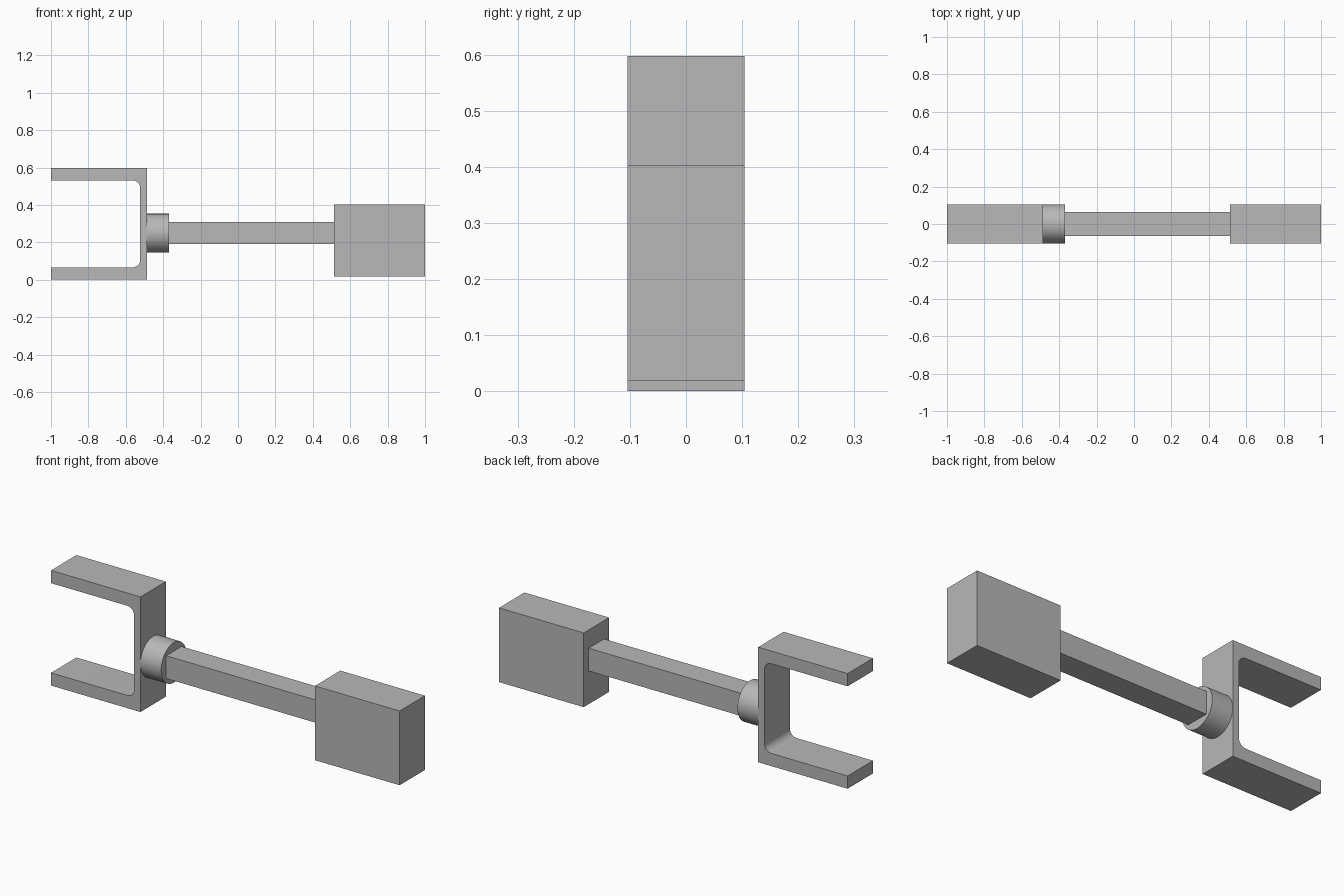
import bpy, bmesh
from math import pi, sin, cos, radians
from mathutils import Matrix, Vector

cube = bpy.data.objects.get("Cube")
if cube:
    bpy.data.objects.remove(cube, do_unlink=True)

# One plain grey for every part
grey = bpy.data.materials.new("plain_grey")
grey.use_nodes = True
colour = (0.48, 0.48, 0.48, 1)
grey.diffuse_color = colour
grey.node_tree.nodes["Principled BSDF"].inputs["Base Color"].default_value = colour

HALF_DEPTH = 0.104
AXIS_Z = 0.249


def finish(name, bm, smooth=False):
    bmesh.ops.recalc_face_normals(bm, faces=bm.faces)
    mesh = bpy.data.meshes.new(name)
    bm.to_mesh(mesh)
    bm.free()
    mesh.materials.append(grey)
    obj = bpy.data.objects.new(name, mesh)
    bpy.context.collection.objects.link(obj)
    if smooth:
        bpy.ops.object.select_all(action="DESELECT")
        obj.select_set(True)
        bpy.context.view_layer.objects.active = obj
        bpy.ops.object.shade_smooth_by_angle(angle=radians(30))
    return obj


def box(name, x0, x1, half_y, z0, z1):
    bm = bmesh.new()
    size = Matrix.Diagonal((x1 - x0, 2 * half_y, z1 - z0, 1))
    centre = Matrix.Translation(((x0 + x1) / 2, 0, (z0 + z1) / 2))
    bmesh.ops.create_cube(bm, size=1, matrix=centre @ size)
    return finish(name, bm)


# Forked end: U profile with rounded inner corners, extruded through the depth
def fork(name, tip, back, web, height, arm, radius, steps=10):
    lower = [(tip, 0), (tip, arm)]
    for i in range(steps + 1):
        a = pi / 2 * i / steps
        lower.append((web - radius + radius * sin(a), arm + radius - radius * cos(a)))
    upper = [(x, height - z) for x, z in reversed(lower)]
    outline = [(back, 0)] + lower + upper + [(back, height)]
    bm = bmesh.new()
    face = bm.faces.new([bm.verts.new((x, -HALF_DEPTH, z)) for x, z in outline])
    ext = bmesh.ops.extrude_face_region(bm, geom=[face])
    moved = [g for g in ext["geom"] if isinstance(g, bmesh.types.BMVert)]
    bmesh.ops.translate(bm, verts=moved, vec=Vector((0, 2 * HALF_DEPTH, 0)))
    return finish(name, bm, smooth=True)


# Round collar lying along x
def collar(name, x0, x1, radius):
    bm = bmesh.new()
    place = Matrix.Translation(((x0 + x1) / 2, 0, AXIS_Z)) @ Matrix.Rotation(pi / 2, 4, "Y")
    bmesh.ops.create_cone(bm, cap_ends=True, segments=64, radius1=radius,
                          radius2=radius, depth=x1 - x0, matrix=place)
    return finish(name, bm, smooth=True)


fork("fork", -1, -0.487, -0.523, 0.597, 0.066, 0.04)
collar("collar", -0.487, -0.368, HALF_DEPTH)
box("shaft", -0.368, 0.514, 0.063, AXIS_Z - 0.059, AXIS_Z + 0.059)
box("end_block", 0.514, 1, HALF_DEPTH, 0.018, 0.403)
